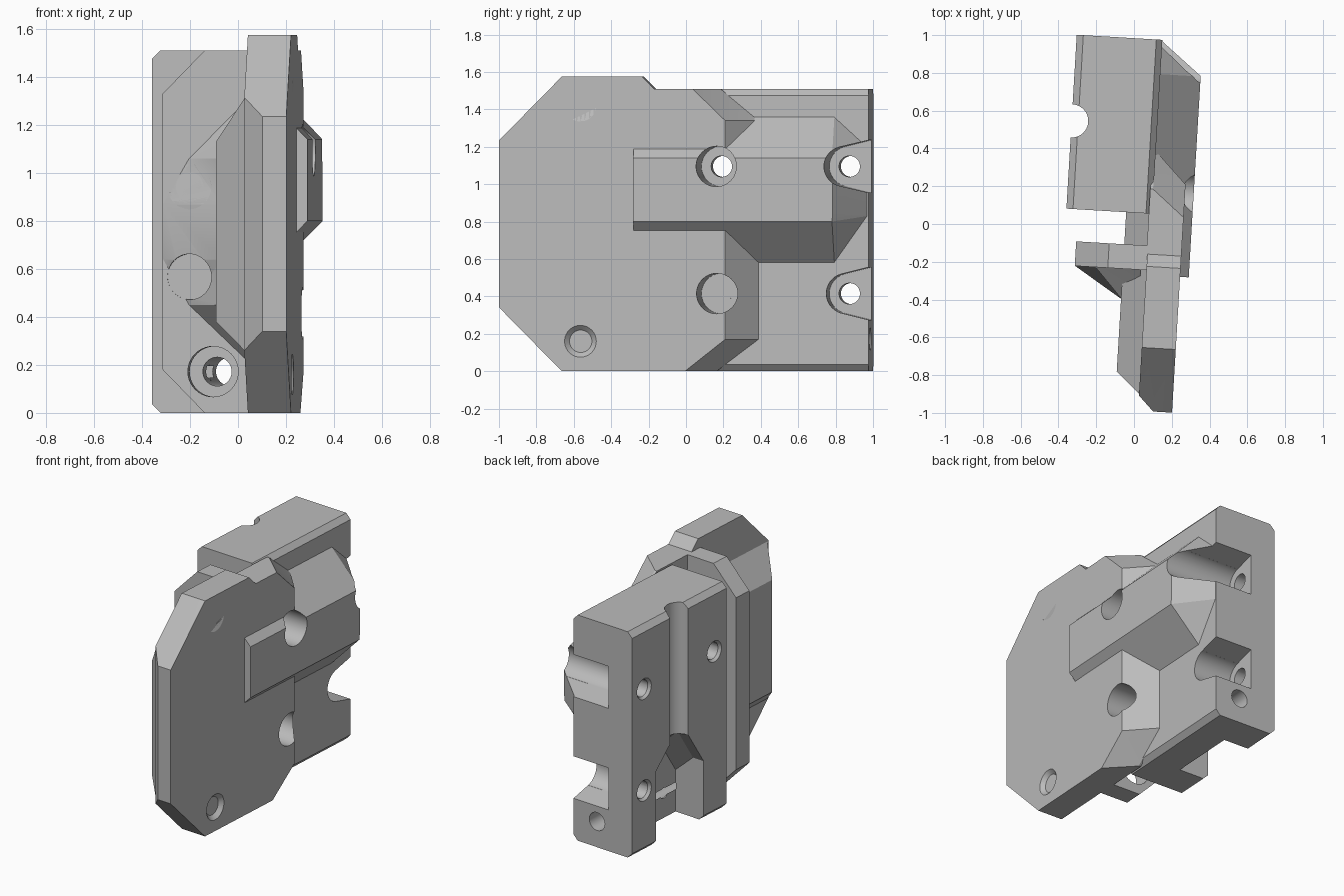
import bpy, bmesh, math
from mathutils import Matrix, Vector

if "Cube" in bpy.data.objects:
    bpy.data.objects.remove(bpy.data.objects["Cube"], do_unlink=True)

TILT = math.radians(-3.4)
TOP = 1.51
MID = TOP / 2

grey = bpy.data.materials.new("plain_grey")
grey.use_nodes = True
grey.diffuse_color = (0.5, 0.5, 0.5, 1)
grey.node_tree.nodes["Principled BSDF"].inputs["Base Color"].default_value = (0.5, 0.5, 0.5, 1)


def make(name, bm):
    bmesh.ops.recalc_face_normals(bm, faces=bm.faces)
    bmesh.ops.triangulate(bm, faces=bm.faces[:])
    me = bpy.data.meshes.new(name)
    bm.to_mesh(me)
    bm.free()
    ob = bpy.data.objects.new(name, me)
    bpy.context.scene.collection.objects.link(ob)
    return ob


def loft(name, *layers, along_y=False):
    """Closed solid through rings of equal length; each layer is (offset, outline)."""
    bm = bmesh.new()
    rings = []
    for d, outline in layers:
        rings.append([bm.verts.new((a, d, b) if along_y else (d, a, b)) for a, b in outline])
    n = len(rings[0])
    for lo, hi in zip(rings, rings[1:]):
        for i in range(n):
            j = (i + 1) % n
            bm.faces.new((lo[i], lo[j], hi[j], hi[i]))
    bm.faces.new(rings[0])
    bm.faces.new(rings[-1])
    return make(name, bm)


def rect(y0, y1, z0, z1):
    return [(y0, z0), (y1, z0), (y1, z1), (y0, z1)]


def rod(name, a, b, r1, r2=None, sides=40):
    a, b = Vector(a), Vector(b)
    bm = bmesh.new()
    bmesh.ops.create_cone(bm, cap_ends=True, segments=sides, radius1=r1,
                          radius2=r1 if r2 is None else r2, depth=(b - a).length)
    turn = (b - a).to_track_quat("Z", "Y").to_matrix().to_4x4()
    bm.transform(Matrix.Translation((a + b) / 2) @ turn)
    return make(name, bm)


def combine(target, other, op):
    mod = target.modifiers.new(op, "BOOLEAN")
    mod.operation, mod.solver, mod.object = op, "MANIFOLD", other
    deps = bpy.context.evaluated_depsgraph_get()
    me = bpy.data.meshes.new_from_object(target.evaluated_get(deps))
    target.modifiers.clear()
    target.data = me
    bpy.data.objects.remove(other, do_unlink=True)


# Front plate with cut corners and a bevelled leading edge
def plate(front, low):
    return [(-0.65, 0), (-0.12, 0), (-0.12, TOP - 0.005), (-0.155, TOP), (-0.22, 1.575),
            (-0.65, 1.575), (front, 1.575 - low), (front, low)]


body = loft("mounting_bracket", (0.26, plate(-0.985, 0.34)), (0.16, plate(-0.985, 0.34)),
            (0.08, plate(-0.905, 0.26)))

parts = []
# Rear half of the plate, sloping down to the block
low = [(-0.16, 0), (0.17, 0), (0.395, 0.17), (0.395, 1.34), (0.19, TOP), (-0.16, TOP)]
high = [(-0.16, 0), (0.01, 0), (0.225, 0.17), (0.225, 1.34), (0.05, TOP), (-0.16, TOP)]
parts.append(loft("plate_rear", (0.075, low), (0.09, low), (0.26, high)))

# Thick boss behind the plate
parts.append(loft("plate_boss", (0.11, rect(-0.87, 0.08, 0.29, 1.28)),
                  (0.08, rect(-0.895, 0.08, 0.26, 1.31)),
                  (-0.045, rect(-0.785, 0.08, 0.38, 1.13))))

# Rear block with bevelled long edges
c = 0.035
parts.append(loft("rear_block", (-0.362, rect(0.06, 0.982, c, TOP - c)),
                  (-0.362 + c, rect(0.06, 0.982, 0, TOP)),
                  (0.06, rect(0.06, 0.982, 0, TOP)),
                  (0.092, rect(0.06, 0.982, c, TOP - c))))

# Side flange
parts.append(loft("side_flange", (-0.3, rect(-0.24, -0.11, 0.18, TOP - 0.18)),
                  (-0.125, rect(-0.24, -0.11, 0, TOP)),
                  (0.1, rect(-0.24, -0.11, 0, TOP))))

# Gusset between boss and flange
foot = [(-0.298, 0.64), (-0.298, 0.87), (-0.19, 1.06), (0.05, 1.3), (0.05, 0.22), (-0.19, 0.45)]
tip = [(-0.044, 0.64), (-0.044, 0.87), (-0.042, 1.06), (0.05, 1.13), (0.05, 0.38), (-0.042, 0.45)]
parts.append(loft("gusset", (-0.2, foot), (-0.24, foot), (-0.4, tip), along_y=True))

# Raised ridge with a hollowed crown and tapered tail
base = [(-0.265, 0.575), (0.8, 0.575), (0.98, 0.83), (0.98, 1.2), (0.8, 1.365), (-0.265, 1.365)]
crown = [(-0.265, 0.8), (0.8, 0.8), (0.803, 0.84), (0.803, 1.1), (0.8, 1.14), (-0.265, 1.14)]
ridge = loft("ridge", (0.085, base), (0.306, crown))
combine(ridge, rod("hollow", (0.88, -0.5, 0.97), (0.88, 1.2, 0.97), 0.6, sides=160), "DIFFERENCE")
parts.append(ridge)

for p in parts:
    combine(body, p, "UNION")

cuts = []
# Plate holes with countersinks; the middle one is six-sided
for z in (0.16, MID, 1.42):
    r, sides = (0.085, 6) if z == MID else (0.06, 40)
    cuts.append(rod("plate_hole", (-0.2, -0.55, z), (0.4, -0.55, z), r, sides=sides))
    cuts.append(rod("plate_sink", (0.235, -0.55, z), (0.275, -0.55, z), 0.06, 0.1))

# Cross holes: round counterbores in front, open pockets at the back
for z in (0.415, 1.095):
    for y in (0.18, 0.865):
        cuts.append(rod("cross_hole", (-0.5, y, z), (0.5, y, z), 0.056))
        cuts.append(rod("cross_mouth", (-0.375, y, z), (-0.345, y, z), 0.08, 0.056))
        cuts.append(rod("cross_bore", (-0.18, y, z), (0.5, y, z), 0.108))
    flare = [(0.84, z - 0.105), (1.1, z - 0.17), (1.1, z + 0.17), (0.84, z + 0.105)]
    cuts.append(loft("pocket", (-0.18, flare), (0.5, flare)))

# Lengthwise holes through block and flange
for s in (-1, 1):
    z = MID + s * 0.583
    cuts.append(rod("long_hole", (-0.09, -0.3, z), (-0.09, 1.1, z), 0.06))
    cuts.append(rod("flange_bore", (-0.09, -0.4, z), (-0.09, -0.05, z), 0.105))
    z = MID + s * 0.188
    cuts.append(rod("flange_hole", (-0.185, -0.5, z), (-0.185, 0.0, z), 0.06))
    cuts.append(rod("flange_seat", (-0.185, -0.7, z), (-0.185, -0.235, z), 0.095))

# Upright channel on the block, opening into a deep foot
cuts.append(rod("channel", (-0.362, 0.525, -0.1), (-0.362, 0.525, 1.7), 0.088))


def fan(drop):
    return [(0.285, -0.1), (0.75, -0.1), (0.75, 0.5 - drop), (0.615, 0.63 - drop),
            (0.435, 0.63 - drop), (0.285, 0.4 - drop)]


cuts.append(loft("channel_foot", (-0.5, fan(0)), (-0.28, fan(0)), (-0.145, fan(0.12))))
cuts.append(rod("small_hole", (-0.2, 0.4, 0.165), (-0.09, 0.4, 0.165), 0.035))

for cutter in cuts:
    combine(body, cutter, "DIFFERENCE")

# Finish: tidy flat faces, tilt, colour and shade
bm = bmesh.new()
bm.from_mesh(body.data)
bmesh.ops.dissolve_limit(bm, angle_limit=0.008, verts=bm.verts[:], edges=bm.edges[:])
bm.transform(Matrix.Rotation(TILT, 4, "Z"))
bm.to_mesh(body.data)
bm.free()
body.data.materials.clear()
body.data.materials.append(grey)
bpy.ops.object.select_all(action="DESELECT")
body.select_set(True)
bpy.context.view_layer.objects.active = body
bpy.ops.object.shade_smooth_by_angle(angle=math.radians(25))
